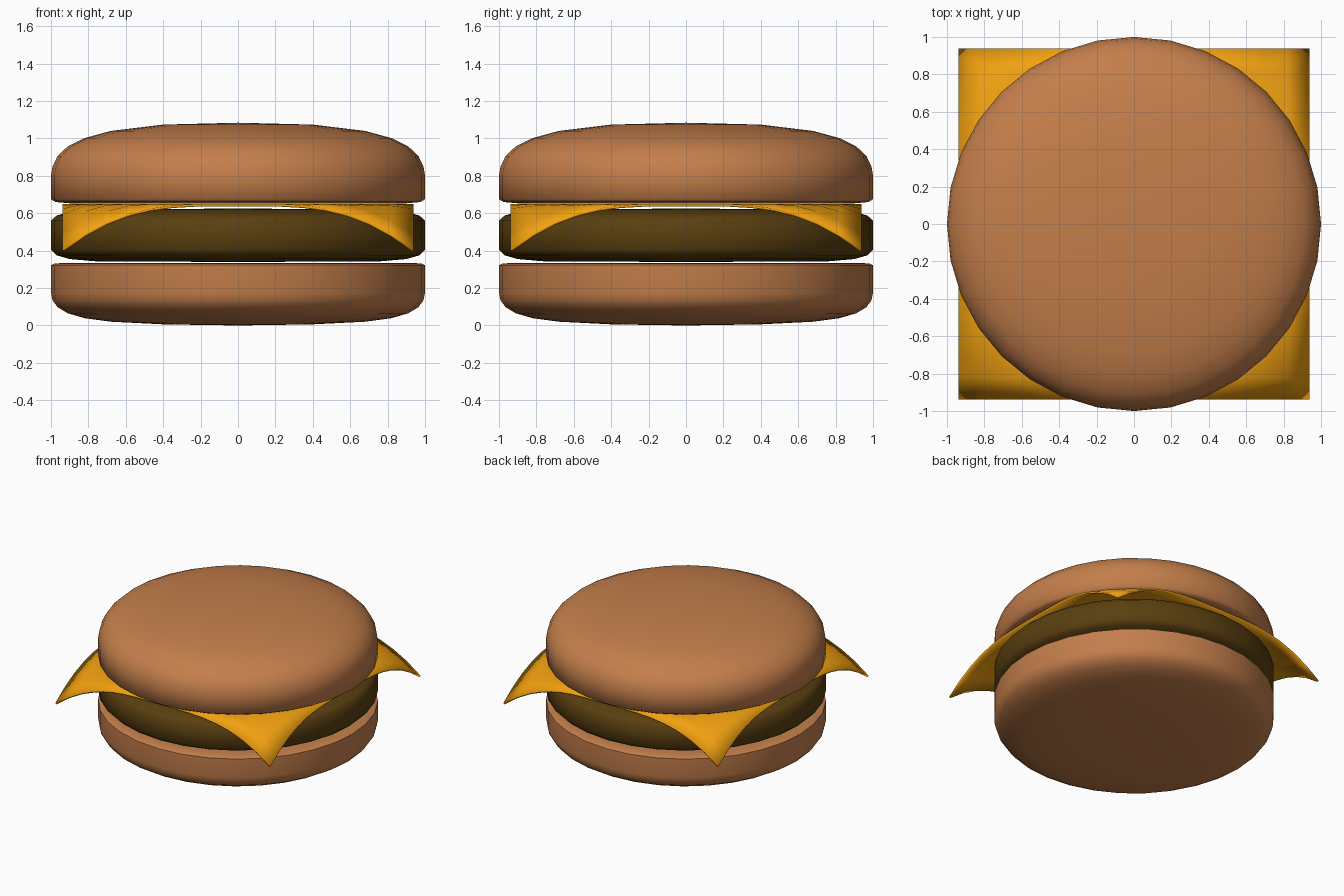
import bpy, bmesh, math

if "Cube" in bpy.data.objects:
    bpy.data.objects.remove(bpy.data.objects["Cube"])


def material(name, rgb):
    m = bpy.data.materials.new(name)
    m.diffuse_color = (*rgb, 1)
    m.use_nodes = True
    m.node_tree.nodes["Principled BSDF"].inputs["Base Color"].default_value = m.diffuse_color
    return m


def finish(bm, name, mat, angle=60):
    bmesh.ops.recalc_face_normals(bm, faces=bm.faces)
    me = bpy.data.meshes.new(name)
    bm.to_mesh(me)
    bm.free()
    ob = bpy.data.objects.new(name, me)
    bpy.context.collection.objects.link(ob)
    me.materials.append(mat)
    bpy.ops.object.select_all(action='DESELECT')
    bpy.context.view_layer.objects.active = ob
    ob.select_set(True)
    bpy.ops.object.shade_smooth_by_angle(angle=math.radians(angle))
    return ob


def lathe(name, profile, mat, sides=32):
    """Spin an (r, z) profile that starts and ends on the axis."""
    bm = bmesh.new()
    vs = [bm.verts.new((r, 0, z)) for r, z in profile]
    es = [bm.edges.new(p) for p in zip(vs, vs[1:])]
    bmesh.ops.spin(bm, geom=vs + es, axis=(0, 0, 1), cent=(0, 0, 0),
                   angle=math.tau, steps=sides)
    bmesh.ops.remove_doubles(bm, verts=bm.verts, dist=1e-4)
    return finish(bm, name, mat)


bun = material("bun", (0.55, 0.21, 0.07))
meat = material("meat", (0.10, 0.05, 0.005))
cheddar = material("cheddar", (0.87, 0.35, 0.005))

# Bottom bun: flat top, rounded underside
lathe("bottom_bun", [(0, 0), (0.4, 0.006), (0.68, 0.02), (0.82, 0.039), (0.91, 0.065),
                     (0.965, 0.098), (0.992, 0.135), (1, 0.175), (1, 0.322),
                     (0.985, 0.33), (0.93, 0.335), (0, 0.335)], bun)

# Patty: rounded at both rims
lathe("patty", [(0, 0.34), (0.75, 0.342), (0.9, 0.355), (0.97, 0.375), (1, 0.405),
                (1, 0.56), (0.97, 0.588), (0.9, 0.607), (0.75, 0.621), (0, 0.625)], meat)

# Top bun: domed crown
lathe("top_bun", [(0, 0.652), (0.9, 0.653), (0.975, 0.66), (1, 0.675), (1, 0.8),
                  (0.992, 0.85), (0.965, 0.905), (0.91, 0.958), (0.82, 1.002),
                  (0.68, 1.04), (0.4, 1.074), (0, 1.084)], bun)

# Cheese slice: square sheet whose corners droop past the patty
bm = bmesh.new()
bmesh.ops.create_grid(bm, x_segments=16, y_segments=16, size=0.937)
for v in bm.verts:
    v.co.z = 0.65 - 1.3 * max(0, v.co.xy.length - 0.95) ** 1.7
cheese = finish(bm, "cheese_slice", cheddar, 40)
solid = cheese.modifiers.new("thickness", 'SOLIDIFY')
solid.thickness = 0.014
solid.offset = -1
